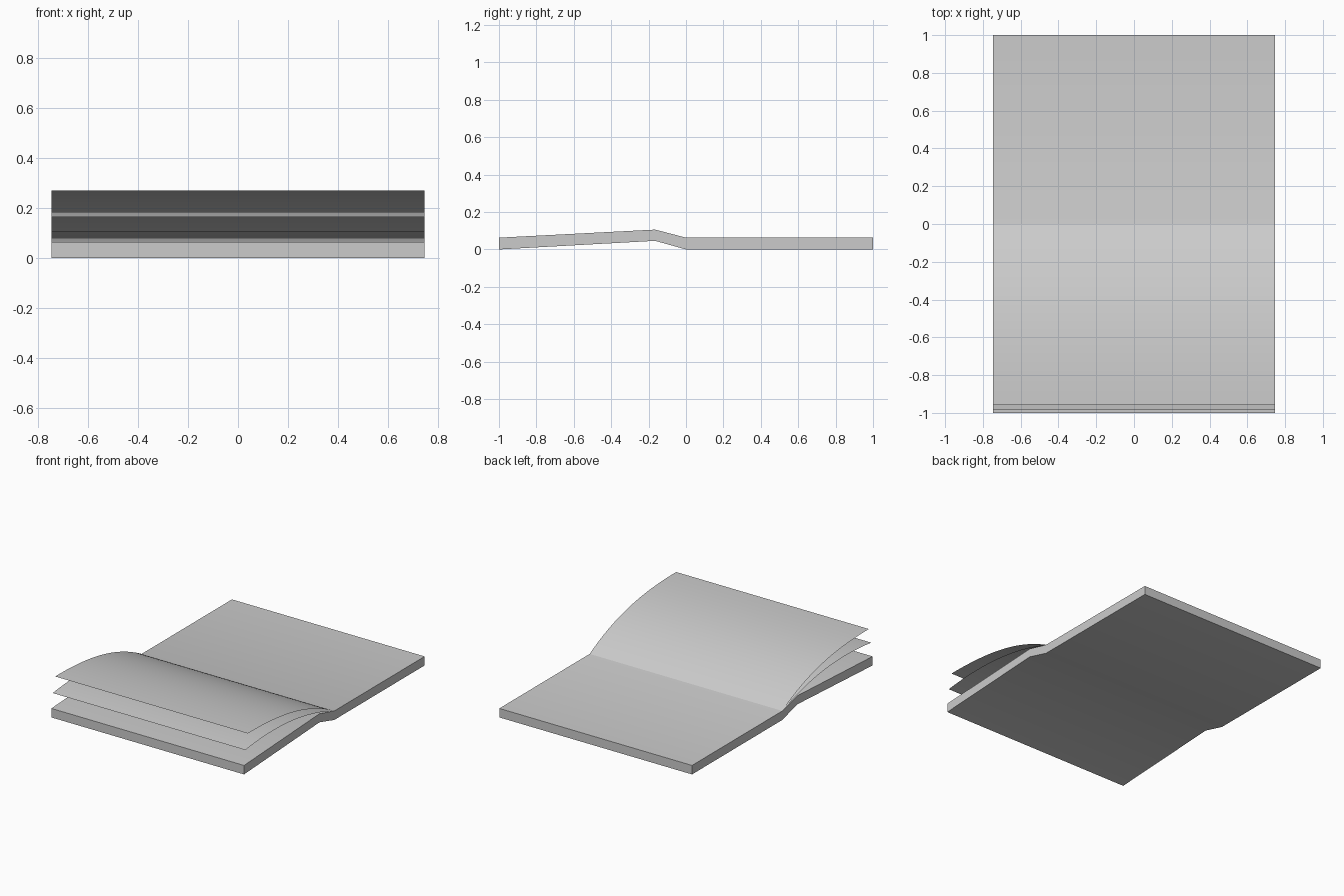
import bpy

if "Cube" in bpy.data.objects:
    bpy.data.objects.remove(bpy.data.objects["Cube"])

HALF_W = 0.747


def extrude_profile(name, pts, closed):
    """Sweep a (y, z) profile across the width of the book."""
    n = len(pts)
    verts = [(x, y, z) for x in (-HALF_W, HALF_W) for y, z in pts]
    faces = [(i, (i + 1) % n, n + (i + 1) % n, n + i)
             for i in range(n if closed else n - 1)]
    if closed:
        faces += [tuple(reversed(range(n))), tuple(range(n, 2 * n))]
    mesh = bpy.data.meshes.new(name)
    mesh.from_pydata(verts, [], faces)
    obj = bpy.data.objects.new(name, mesh)
    bpy.context.collection.objects.link(obj)
    bpy.context.view_layer.objects.active = obj
    obj.select_set(True)
    bpy.ops.object.shade_smooth_by_angle(angle=0.55)
    obj.select_set(False)
    return obj


def page_curve(depth, rise, start_slope, end_slope, base=0.063, steps=24):
    """Hermite curve from the fold at y = 0 to the free edge of a page."""
    pts = []
    for i in range(steps + 1):
        t = i / steps
        z = (rise * (3 * t**2 - 2 * t**3)
             + depth * start_slope * t * (1 - t)**2
             + depth * end_slope * (t**3 - t**2))
        pts.append((-depth * t, base + z))
    return pts[::-1]


# Page block with a raised ridge beside the fold
T = 0.063
bottom = [(-1, 0), (-0.165, 0.046), (0, 0), (1, 0)]
top = [(1, T), (0, T), (-0.165, 0.106), (-1, T)]
extrude_profile("page_block", bottom + top, True)

# Loose pages lifting from the fold
extrude_profile("lower_page", page_curve(0.985, 0.102, 0.37, -0.13), False)
extrude_profile("upper_page", page_curve(0.958, 0.208, 0.55, 0.0), False)
